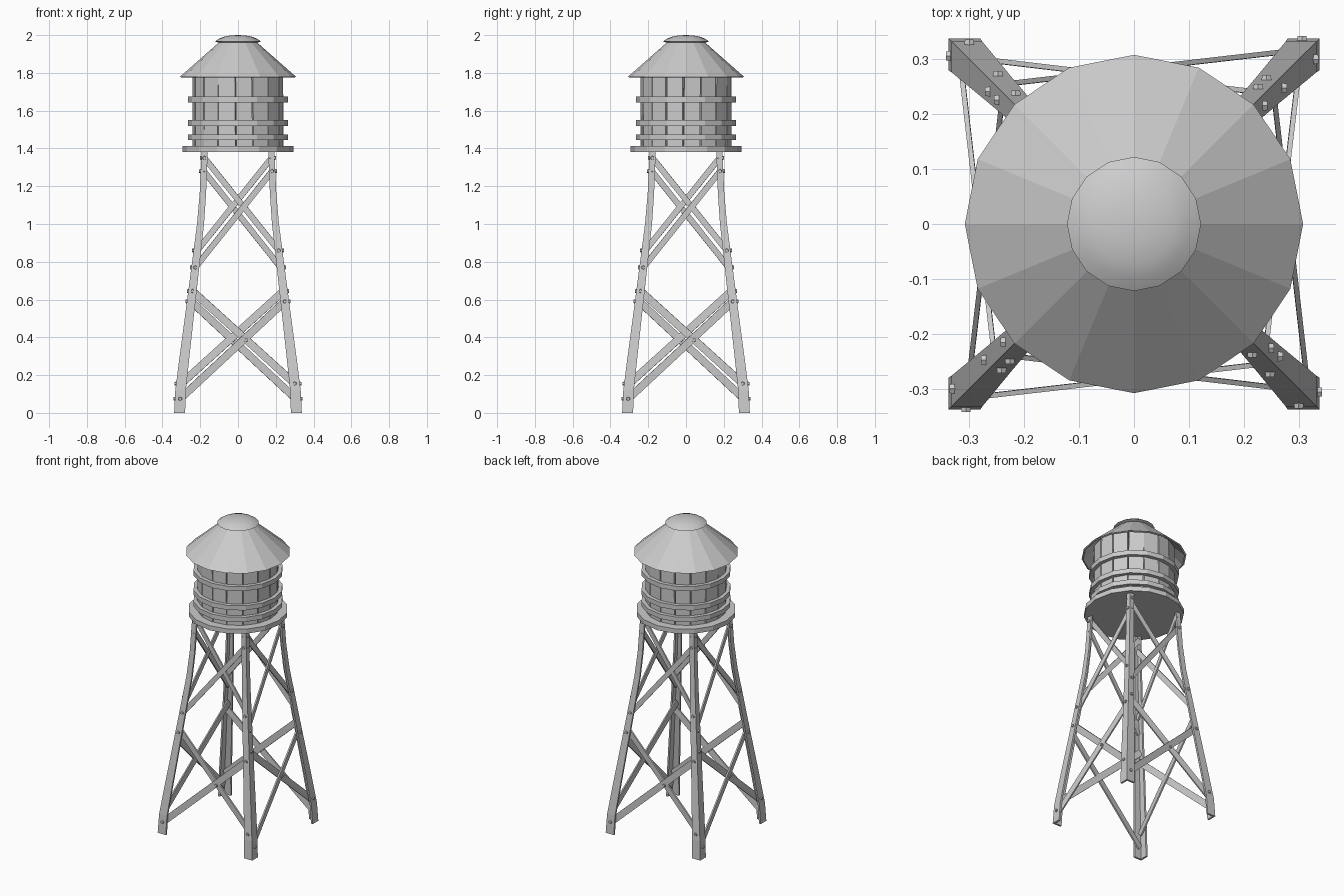
import bpy, bmesh, random
from math import pi, cos, sin, radians
from mathutils import Matrix, Vector

if "Cube" in bpy.data.objects:
    bpy.data.objects.remove(bpy.data.objects["Cube"])

random.seed(4)
SIDES = 16
# leg path: height, half-extent of the outer corner, flange width
LEG = [(0, .338, .058), (.12, .332, .056), (.3, .309, .052), (.6, .269, .045), (.8, .243, .041),
       (1.0, .217, .037), (1.16, .203, .034), (1.39, .192, .032)]


def finish(bm, name, matrix=Matrix()):
    bmesh.ops.recalc_face_normals(bm, faces=bm.faces)
    me = bpy.data.meshes.new(name)
    bm.to_mesh(me)
    bm.free()
    ob = bpy.data.objects.new(name, me)
    ob.matrix_world = matrix
    bpy.context.collection.objects.link(ob)
    return ob


def lathe(name, profile, closed=True):
    bm = bmesh.new()
    vs = [bm.verts.new((r, 0, z)) for r, z in profile]
    es = [bm.edges.new(p) for p in zip(vs, vs[1:])]
    if closed:
        es.append(bm.edges.new((vs[-1], vs[0])))
    bmesh.ops.spin(bm, geom=vs + es, cent=(0, 0, 0), axis=(0, 0, 1), angle=2 * pi, steps=SIDES)
    bmesh.ops.remove_doubles(bm, verts=bm.verts, dist=1e-4)
    return finish(bm, name)


def leg_at(z):
    for (z0, a0, w0), (z1, a1, w1) in zip(LEG, LEG[1:]):
        if z <= z1:
            f = (z - z0) / (z1 - z0)
            return a0 + (a1 - a0) * f, w0 + (w1 - w0) * f
    return LEG[-1][1:]


def add_box(bm, size, matrix):
    bmesh.ops.create_cube(bm, size=1, matrix=matrix @ Matrix.Diagonal((*size, 1)))


def add_bolt(bm, x, y, z):
    bmesh.ops.create_cone(bm, cap_ends=True, segments=6, radius1=.011, radius2=.009, depth=.012,
                          matrix=Matrix.Translation((x, y, z)) @ Matrix.Rotation(pi / 2, 4, 'X'))


def leg(name, matrix):
    # angle-iron leg, swept along the curved path
    bm = bmesh.new()
    t = .012
    rings = []
    for z, a, w in LEG:
        pts = [(a, a), (a - w, a), (a - w, a - t), (a - t, a - t), (a - t, a - w), (a, a - w)]
        rings.append([bm.verts.new((x, y, z)) for x, y in pts])
    for r0, r1 in zip(rings, rings[1:]):
        for i in range(6):
            j = (i + 1) % 6
            bm.faces.new((r0[i], r0[j], r1[j], r1[i]))
    bm.faces.new(rings[0])
    bm.faces.new(rings[-1])
    finish(bm, name, matrix)


def brace(name, zl, zr, width, inset, matrix, bolts):
    # flat bar on the front wall between the left leg (zl) and the right leg (zr)
    ends = []
    for s, z in ((-1, zl), (1, zr)):
        a, w = leg_at(z)
        ends.append(Vector((s * (a - w / 2), -(a - inset), z)))
        add_bolt(bolts, s * (a - w / 2), -a - .002, z)
    d = ends[1] - ends[0]
    x = d.normalized()
    n = Vector((0, -1, -.13))
    n = (n - x * n.dot(x)).normalized()
    rot = Matrix((x, n, x.cross(n))).transposed().to_4x4()
    bm = bmesh.new()
    add_box(bm, (d.length + .02, .009, width), Matrix.Translation((ends[0] + ends[1]) / 2) @ rot)
    finish(bm, name, matrix)


# four legs and four braced walls
for k in range(4):
    m = Matrix.Rotation(k * pi / 2, 4, 'Z')
    leg(f"leg_{k + 1}", m)
    bolts = bmesh.new()
    brace(f"lower_brace_a_{k + 1}", .075, .59, .04, .017, m, bolts)
    brace(f"lower_brace_b_{k + 1}", .645, .155, .04, .025, m, bolts)
    brace(f"upper_brace_a_{k + 1}", .77, 1.28, .031, .017, m, bolts)
    brace(f"upper_brace_b_{k + 1}", 1.35, .86, .031, .025, m, bolts)
    add_bolt(bolts, .042, -.283, .385)
    finish(bolts, f"bolts_{k + 1}", m)

# tank floor
lathe("tank_floor", [(0, 1.382), (.293, 1.382), (.293, 1.412), (0, 1.412)], False)

# wooden staves, slightly uneven
bm = bmesh.new()
for i in range(SIDES):
    a = 2 * pi * (i + .35) / SIDES
    m = (Matrix.Translation((.226 * cos(a), .226 * sin(a), 1.615))
         @ Matrix.Rotation(a, 4, 'Z')
         @ Matrix.Rotation(radians(random.uniform(-1, 1)), 4, 'X'))
    add_box(bm, (.02, random.uniform(.085, .092), .41), m)
finish(bm, "tank_staves")

# hoops round the tank
for i, z in enumerate((1.46, 1.535, 1.659)):
    lathe(f"hoop_{i + 1}", [(.238, z - .015), (.264, z - .015), (.264, z + .015), (.238, z + .015)])

# conical roof and domed cap
lathe("roof", [(.308, 1.779), (.1, 1.962), (.092, 1.954), (.298, 1.775)])
cap = lathe("roof_cap", [(0, 1.955), (.09, 1.955), (.122, 1.967), (.1, 1.981), (.075, 1.991),
                         (.04, 1.998), (0, 2.0)], False)
bpy.context.view_layer.objects.active = cap
cap.select_set(True)
bpy.ops.object.shade_smooth_by_angle(angle=radians(35))
